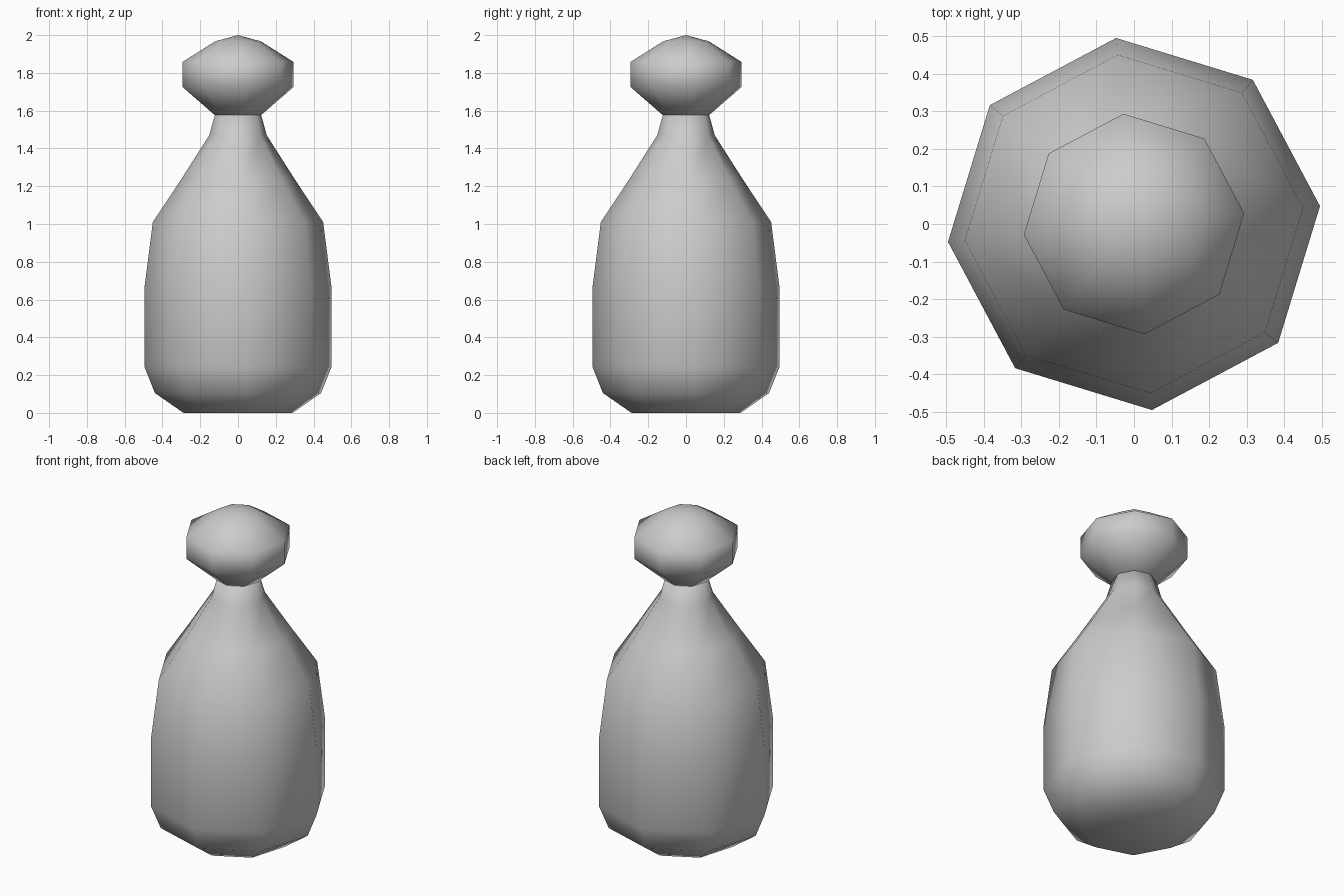
import bpy, bmesh
from math import cos, sin, pi, radians

cube = bpy.data.objects.get("Cube")
if cube:
    bpy.data.objects.remove(cube, do_unlink=True)

SIDES = 8
TURN = radians(5.5)

grey = bpy.data.materials.new("plain grey")
grey.use_nodes = True
colour = (0.6, 0.6, 0.6, 1)
grey.diffuse_color = colour
grey.node_tree.nodes["Principled BSDF"].inputs["Base Color"].default_value = colour


def lathe(name, profile):
    """Turn a (radius, height) profile into an eight-sided solid."""
    bm = bmesh.new()
    rings = []
    for r, z in profile:
        if r == 0:
            rings.append([bm.verts.new((0, 0, z))] * SIDES)
        else:
            rings.append([bm.verts.new((r * cos(TURN + 2 * pi * i / SIDES),
                                        r * sin(TURN + 2 * pi * i / SIDES), z))
                          for i in range(SIDES)])
    for low, high in zip(rings, rings[1:]):
        for i in range(SIDES):
            j = (i + 1) % SIDES
            corners = dict.fromkeys((low[i], low[j], high[j], high[i]))
            bm.faces.new(list(corners))
    bmesh.ops.recalc_face_normals(bm, faces=bm.faces)
    for face in bm.faces:
        face.smooth = True
    mesh = bpy.data.meshes.new(name)
    bm.to_mesh(mesh)
    bm.free()
    mesh.materials.append(grey)
    obj = bpy.data.objects.new(name, mesh)
    bpy.context.collection.objects.link(obj)
    return obj


# Bottle-shaped body with a flat base and a narrow neck
lathe("body", [(0, 0), (0.29, 0), (0.442, 0.105), (0.498, 0.245),
               (0.498, 0.66), (0.453, 1.01), (0.3, 1.24),
               (0.153, 1.47), (0.122, 1.58), (0, 1.58)])

# Faceted round head resting on the neck
lathe("head", [(0, 1.575), (0.122, 1.575), (0.295, 1.725), (0.295, 1.858),
               (0.122, 1.967), (0, 2)])
